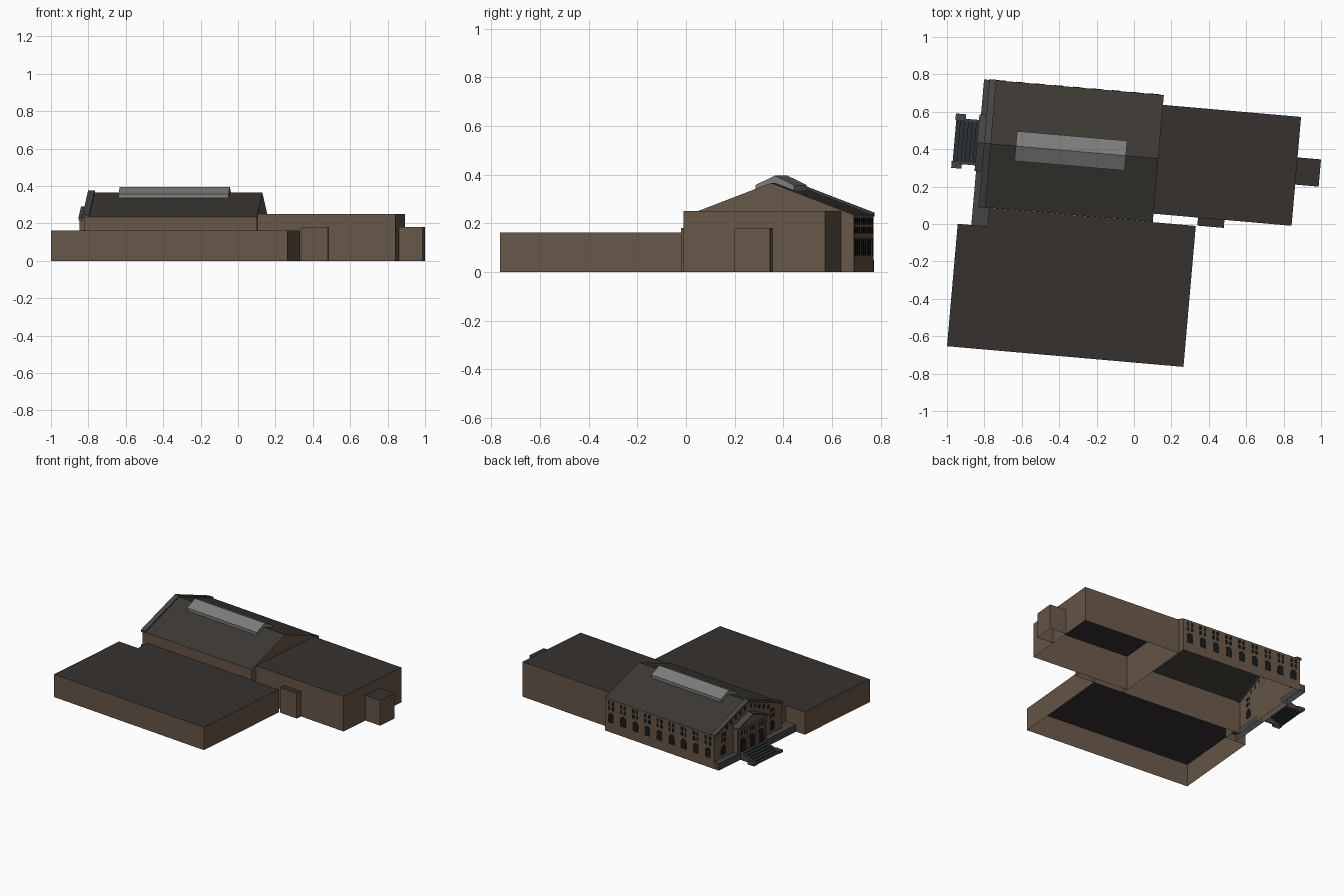
import bpy, bmesh
from math import radians, sin, cos, pi
from mathutils import Matrix

if "Cube" in bpy.data.objects:
    bpy.data.objects.remove(bpy.data.objects["Cube"])

ROT = Matrix.Rotation(radians(-5), 4, 'Z')   # whole building is turned 5 degrees


def material(name, rgb):
    m = bpy.data.materials.new(name)
    m.diffuse_color = (*rgb, 1)
    m.use_nodes = True
    m.node_tree.nodes["Principled BSDF"].inputs["Base Color"].default_value = m.diffuse_color
    return m


WALL = material("wall_brown", (0.135, 0.095, 0.065))
ROOF = material("roof_dark", (0.036, 0.031, 0.028))
HALLROOF = material("hall_roof", (0.045, 0.04, 0.034))
GLASS = material("opening_dark", (0.01, 0.01, 0.01))
STONE = material("stone_dark", (0.06, 0.06, 0.06))
STEP = material("step_slate", (0.025, 0.032, 0.036))
SKY = material("skylight_grey", (0.2, 0.2, 0.2))


def prism(name, pts, axis, d0, d1, mat, top=None):
    """Extrude a profile: axis 'x' takes (y,z), 'y' takes (x,z), 'z' takes (x,y)."""
    def place(p, d):
        return {'x': (d, p[0], p[1]), 'y': (p[0], d, p[1]), 'z': (p[0], p[1], d)}[axis]
    bm = bmesh.new()
    lo = [bm.verts.new(place(p, d0)) for p in pts]
    hi = [bm.verts.new(place(p, d1)) for p in pts]
    n = len(pts)
    bm.faces.new(lo)
    bm.faces.new(hi)
    for i in range(n):
        bm.faces.new((lo[i], lo[(i + 1) % n], hi[(i + 1) % n], hi[i]))
    bmesh.ops.recalc_face_normals(bm, faces=bm.faces)
    # roof colour on upward faces, open underside at ground level
    for f in bm.faces:
        f.normal_update()
        if top and f.normal.z > 0.5:
            f.material_index = 1
    ground = [f for f in bm.faces if all(abs(v.co.z) < 1e-6 for v in f.verts)]
    bmesh.ops.delete(bm, geom=ground, context='FACES')
    bm.transform(ROT)
    me = bpy.data.meshes.new(name)
    bm.to_mesh(me)
    bm.free()
    me.materials.append(mat)
    if top:
        me.materials.append(top)
    ob = bpy.data.objects.new(name, me)
    bpy.context.collection.objects.link(ob)
    return ob


def box(name, x0, x1, y0, y1, z0, z1, mat, top=None):
    return prism(name, [(x0, y0), (x1, y0), (x1, y1), (x0, y1)], 'z', z0, z1, mat, top)


def arch(c, w, z0, z1, n=6):
    """Round-headed opening outline."""
    r = w / 2
    return [(c - r, z0), (c + r, z0)] + [
        (c + r * cos(pi * i / n), z1 - r + r * sin(pi * i / n)) for i in range(n + 1)]


def rect(c, w, z0, z1):
    return [(c - w / 2, z0), (c + w / 2, z0), (c + w / 2, z1), (c - w / 2, z1)]


def gable(c, half, z0, eave, peak):
    return [(c - half, z0), (c + half, z0), (c + half, eave), (c, peak), (c - half, eave)]


def chevron(c, half, eave, peak, t):
    return [(c - half, eave), (c, peak), (c + half, eave),
            (c + half, eave + t), (c, peak + t), (c - half, eave + t)]


MID = 0.36      # centre line of the hall

# Main hall with gabled roof and skylight
prism("main_hall", gable(MID, 0.341, 0, 0.235, 0.366), 'x', -0.825, 0.099, WALL, HALLROOF)
prism("roof_skylight", gable(MID, 0.08, 0.333, 0.357, 0.396), 'x', -0.666, -0.075, SKY)
prism("hall_gable_coping", chevron(MID, 0.344, 0.228, 0.36, 0.016), 'x', -0.836, -0.80, STONE)

# Flat-roofed wings
box("rear_annex", 0.099, 0.84, 0.064, 0.648, 0, 0.25, WALL, ROOF)
box("end_block", 0.84, 0.966, 0.285, 0.431, 0, 0.18, WALL, ROOF)
box("side_block", 0.338, 0.48, 0.021, 0.064, 0, 0.18, WALL, ROOF)
prism("low_wing", [(-0.939, -0.738), (0.33, -0.738), (0.33, 0.0185), (-0.78, 0.0185),
                   (-0.78, -0.081), (-0.939, -0.081)], 'z', 0, 0.163, WALL, ROOF)

# Terrace, stairs and cheek blocks at the entrance
prism("terrace", [(-0.866, -0.081), (-0.78, -0.081), (-0.78, 0.019), (-0.825, 0.019),
                  (-0.825, 0.70), (-0.866, 0.70)], 'z', 0, 0.05, STONE)
N = 6
stair = [(-0.866, 0), (-0.995, 0)]
for i in range(N):
    x = -0.995 + i * 0.129 / N
    stair += [(x, (i + 1) * 0.05 / N), (x + 0.129 / N, (i + 1) * 0.05 / N)]
prism("entrance_stairs", stair, 'y', MID - 0.112, MID + 0.112, STEP)
for s in (-1, 1):
    ya, yb, yc = (MID + s * d for d in (0.11, 0.122, 0.146))
    prism("stair_cheek", [(-1.0, 0), (-0.866, 0), (-0.866, 0.054), (-1.0, 0.014)],
          'y', min(ya, yb), max(ya, yb), STONE)
    box("stair_pedestal", -1.0, -0.945, min(ya, yc), max(ya, yc), 0, 0.018, STONE)

# Entrance pavilion with pediment, pilasters and arched doors
prism("entrance_pavilion", gable(MID, 0.145, 0.0, 0.222, 0.28), 'x', -0.862, -0.825, WALL, ROOF)
prism("pediment_coping", chevron(MID, 0.152, 0.222, 0.281, 0.01), 'x', -0.874, -0.825, STONE)
box("pediment_cornice", -0.871, -0.86, MID - 0.15, MID + 0.15, 0.212, 0.222, WALL)
for k in (-0.135, -0.045, 0.045, 0.135):
    box("pilaster", -0.869, -0.86, MID + k - 0.009, MID + k + 0.009, 0.05, 0.212, WALL)
for k in (-0.09, 0, 0.09):
    prism("arched_door", arch(MID + k, 0.052, 0.05, 0.15), 'x', -0.864, -0.86, GLASS)
    for s in (-0.014, 0.014):
        prism("upper_window", rect(MID + k + s, 0.016, 0.168, 0.198), 'x', -0.864, -0.86, GLASS)

# Facade windows beside the pavilion and stepped openings under the gable
for s in (-1, 1):
    c = MID + s * 0.245
    prism("facade_arch_window", arch(c, 0.045, 0.07, 0.14), 'x', -0.827, -0.824, GLASS)
    for d in (-0.014, 0.014):
        for z in (0.16, 0.2):
            prism("facade_small_window", rect(c + d, 0.016, z, z + 0.025), 'x', -0.827, -0.824, GLASS)
    for k in range(5):
        d = 0.03 + k * 0.045
        z = 0.325 - d * 0.384
        prism("gable_window", arch(MID + s * d, 0.018, z - 0.005, z + 0.022), 'x', -0.827, -0.824, GLASS)

# Rear wall bays: arched window below, paired small windows above
BAYS = 9
for i in range(BAYS):
    c = -0.825 + 0.924 * (i + 0.5) / BAYS
    prism("rear_arch_window", arch(c, 0.046, 0.068, 0.14), 'y', 0.7, 0.703, GLASS)
    for d in (-0.016, 0.016):
        for z in (0.158, 0.195):
            prism("rear_small_window", rect(c + d, 0.018, z, z + 0.026), 'y', 0.7, 0.703, GLASS)
